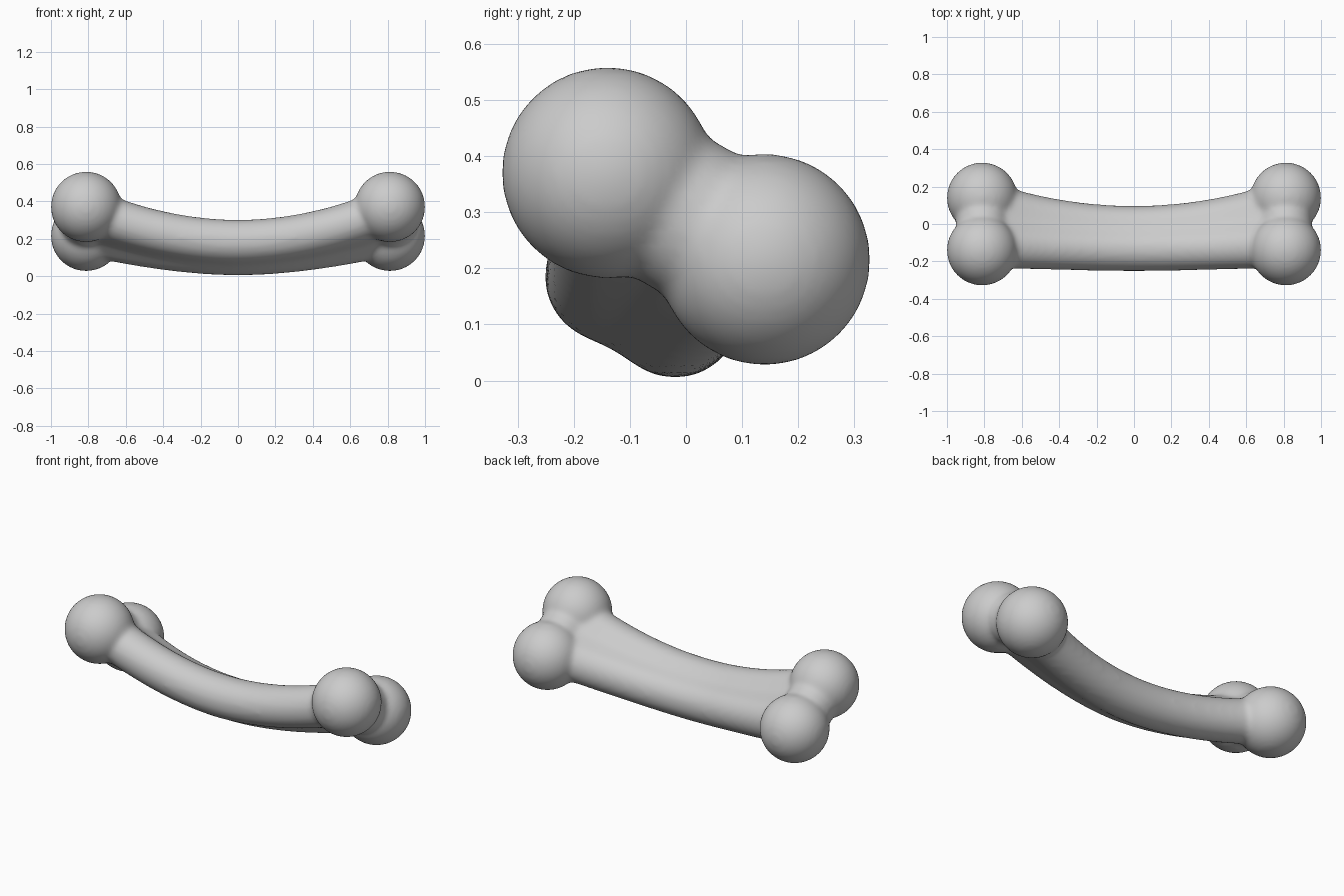
import bpy, bmesh, math
from mathutils import Vector, Matrix

cube = bpy.data.objects.get("Cube")
if cube:
    bpy.data.objects.remove(cube, do_unlink=True)

# Colour
grey = bpy.data.materials.new("bone_grey")
grey.use_nodes = True
colour = (0.6, 0.6, 0.6, 1)
grey.diffuse_color = colour
grey.node_tree.nodes["Principled BSDF"].inputs["Base Color"].default_value = colour

# The bone lies in a tilted plane: WIDE joins the two knobs, BOW is its normal
WIDE = Vector((0, 0.875, -0.484))
BOW = Vector((0, 0.484, 0.875))
CENTRE = Vector((0, 0, 0.293))
KNOB_X = 0.812


def place(x, wide, bow):
    return CENTRE + Vector((x, 0, 0)) + WIDE * wide + BOW * bow


def shaft_ring(x):
    """Two-lobed cross-section that bows at the middle and widens to the ends."""
    t = abs(x) / 0.8
    shift = -0.16 * (1 - t ** 1.9)
    spread = 0.066 + 0.055 * t * t
    radius = 0.117 + 0.014 * t ** 3
    waist = radius * (0.95 - 0.09 * t)
    ring = []
    for side in (1, -1):
        for i in range(13):
            a = math.pi * (i / 12 - 0.5)
            ring.append(place(x, side * (spread + radius * math.cos(a)),
                              shift + side * radius * math.sin(a)))
        ring.append(place(x, 0, shift + side * waist))
    return ring


bm = bmesh.new()

# Shaft
steps = 40
rings = [[bm.verts.new(p) for p in shaft_ring(0.8 * (2 * i / steps - 1))]
         for i in range(steps + 1)]
for a, b in zip(rings, rings[1:]):
    for i in range(len(a)):
        j = (i + 1) % len(a)
        bm.faces.new((a[i], a[j], b[j], b[i]))
bm.faces.new(rings[0])
bm.faces.new(rings[-1])

# Knobs, with a smaller ball filling the dip between each pair
for end in (-KNOB_X, KNOB_X):
    for wide, radius in ((-0.16, 0.189), (0, 0.142), (0.16, 0.189)):
        bmesh.ops.create_icosphere(bm, subdivisions=4, radius=radius,
                                   matrix=Matrix.Translation(place(end, wide, 0)))
bmesh.ops.recalc_face_normals(bm, faces=bm.faces)

mesh = bpy.data.meshes.new("bone")
bm.to_mesh(mesh)
bm.free()
mesh.materials.append(grey)
bone = bpy.data.objects.new("bone", mesh)
bpy.context.collection.objects.link(bone)

# Fuse the parts into one skin and soften the joins
fuse = bone.modifiers.new("fuse", 'REMESH')
fuse.mode = 'VOXEL'
fuse.voxel_size = 0.013
fuse.use_smooth_shade = True
soften = bone.modifiers.new("soften", 'SMOOTH')
soften.factor = 0.5
soften.iterations = 14
